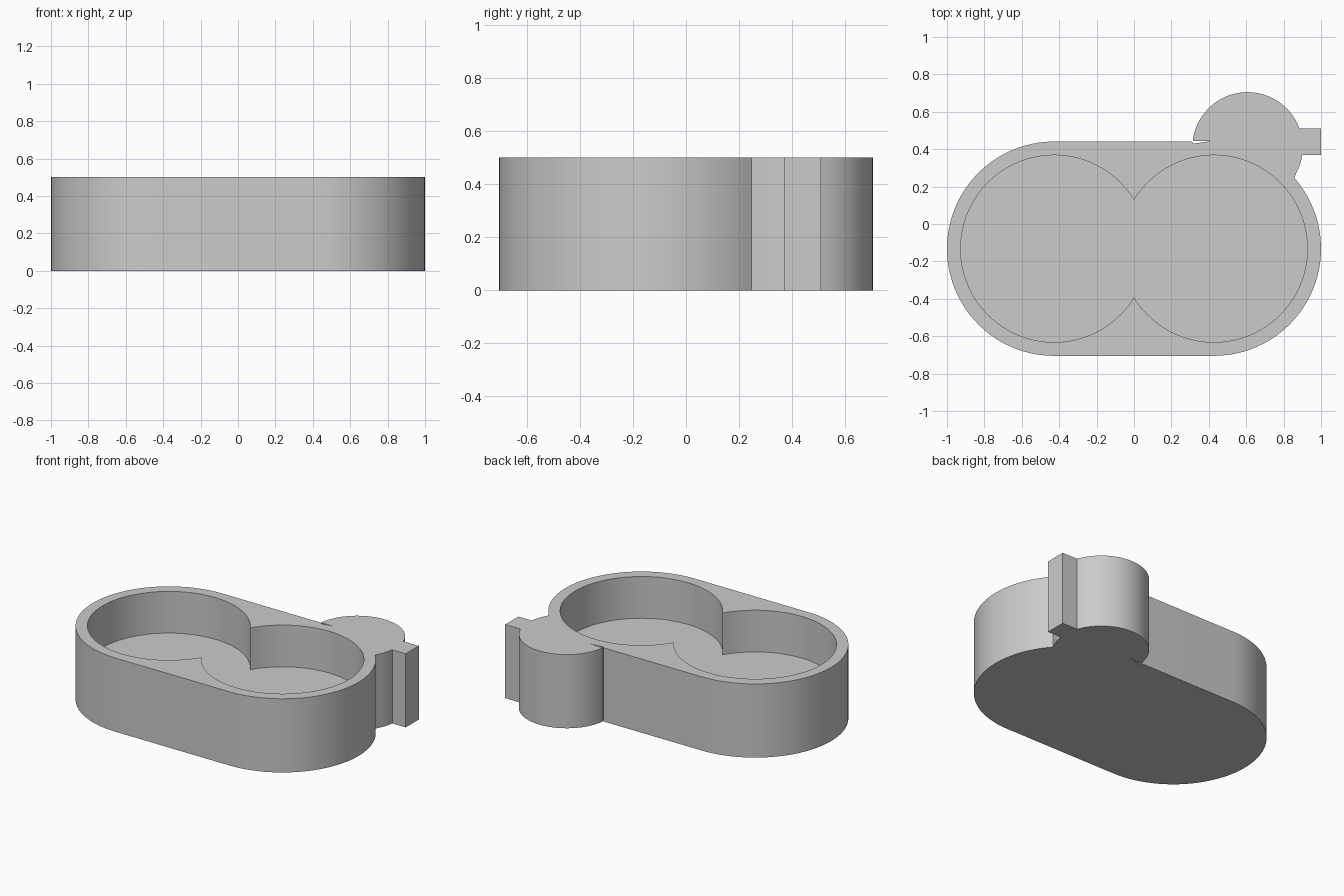
import bpy, bmesh
from math import radians, degrees, cos, sin, acos

if "Cube" in bpy.data.objects:
    bpy.data.objects.remove(bpy.data.objects["Cube"], do_unlink=True)

HEIGHT, FLOOR = 0.5, 0.217
CX, CY = 0.427, -0.132          # pocket centres sit at +-CX
OUTER, POCKET = 0.573, 0.5


def arc(cx, cy, r, start, end):
    """Points along a circular arc, angles in degrees."""
    n = max(3, round(abs(end - start) / 4))
    angles = [radians(start + (end - start) * i / n) for i in range(n + 1)]
    return [(cx + r * cos(a), cy + r * sin(a)) for a in angles]


# Outer outline: stadium body, round lobe, square tab and the fine crack beside the lobe
lobe = (0.607, 0.41, 0.295)
outline = arc(CX, CY, OUTER, -90, 41.3)
outline += arc(*lobe, -33, -7.8)[1:]
outline += [(1.0, 0.37), (1.0, 0.51)]
outline += arc(*lobe, 19.8, 173.6)
outline += [(0.41, 0.443), (0.318, 0.43), (0.309, 0.441)]
outline += arc(-CX, CY, OUTER, 90, 270)

# Pocket outline: two overlapping circles meeting in cusps
cusp = degrees(acos(CX / POCKET))
pocket = arc(CX, CY, POCKET, cusp - 180, 180 - cusp)
pocket += arc(-CX, CY, POCKET, cusp, 360 - cusp)[1:-1]

bm = bmesh.new()


def ring(points, z):
    return [bm.verts.new((x, y, z)) for x, y in points]


def walls(low, high):
    for i in range(len(low)):
        j = (i + 1) % len(low)
        bm.faces.new((low[i], low[j], high[j], high[i]))


def loop_edges(verts):
    return [bm.edges.get((v, verts[i - 1])) for i, v in enumerate(verts)]


# Outer shell and pocket walls
base, top = ring(outline, 0), ring(outline, HEIGHT)
pocket_base, pocket_top = ring(pocket, FLOOR), ring(pocket, HEIGHT)
walls(base, top)
walls(pocket_base, pocket_top)

# Underside, pocket floor and the rim between the two outlines
bm.faces.new(base)
bm.faces.new(pocket_base)
bmesh.ops.triangle_fill(bm, use_beauty=True, use_dissolve=False,
                        edges=loop_edges(top) + loop_edges(pocket_top),
                        normal=(0, 0, 1))
bmesh.ops.recalc_face_normals(bm, faces=bm.faces[:])

mesh = bpy.data.meshes.new("double_pocket_tray")
bm.to_mesh(mesh)
bm.free()
tray = bpy.data.objects.new("double_pocket_tray", mesh)
bpy.context.collection.objects.link(tray)

# Plain grey material
grey = bpy.data.materials.new("plain_grey")
grey.use_nodes = True
colour = (0.6, 0.6, 0.6, 1)
grey.diffuse_color = colour
grey.node_tree.nodes["Principled BSDF"].inputs["Base Color"].default_value = colour
mesh.materials.append(grey)

# Smooth curved walls, crisp corners
bpy.ops.object.select_all(action='DESELECT')
tray.select_set(True)
bpy.context.view_layer.objects.active = tray
bpy.ops.object.shade_smooth_by_angle(angle=radians(20))
